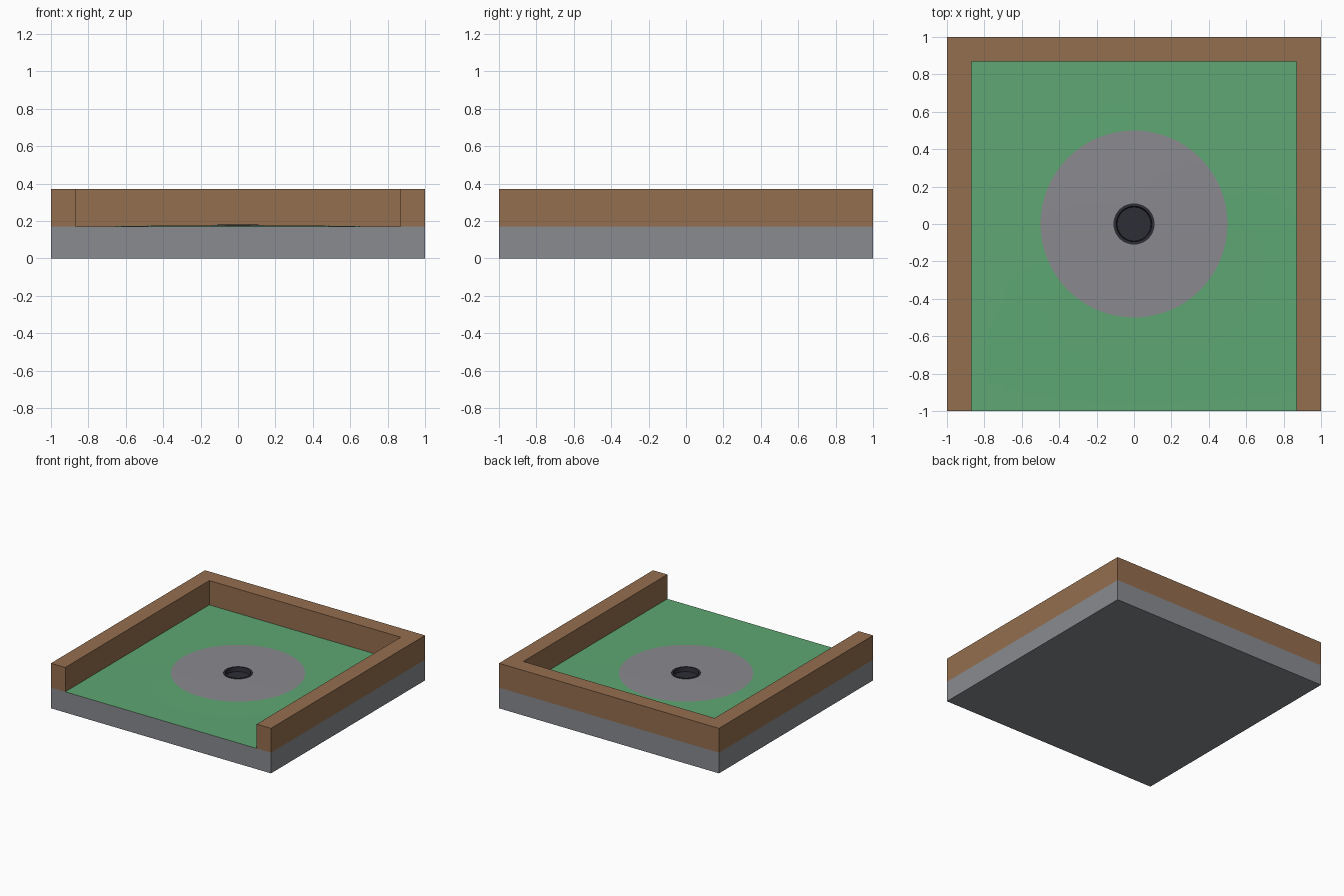
import bpy, bmesh, math

if "Cube" in bpy.data.objects:
    bpy.data.objects.remove(bpy.data.objects["Cube"])

SEGMENTS = 64
BASE_TOP, WALL_TOP, WALL_WIDTH = 0.17, 0.37, 0.13


def material(name, rgb):
    def linear(c):
        c /= 255
        return c / 12.92 if c <= 0.04045 else ((c + 0.055) / 1.055) ** 2.4
    colour = [linear(c) for c in rgb] + [1]
    mat = bpy.data.materials.new(name)
    mat.use_nodes = True
    mat.diffuse_color = colour
    mat.node_tree.nodes["Principled BSDF"].inputs["Base Color"].default_value = colour
    return mat


wood = material("brown wood", (148, 110, 78))
turf = material("green turf", (94, 167, 115))
stone = material("grey stone", (137, 139, 144))
circle_grey = material("putting circle grey", (138, 137, 142))
cup_dark = material("dark cup", (45, 45, 54))


def finish(bm, name, mats):
    bmesh.ops.recalc_face_normals(bm, faces=bm.faces)
    mesh = bpy.data.meshes.new(name)
    bm.to_mesh(mesh)
    bm.free()
    for mat in mats:
        mesh.materials.append(mat)
    obj = bpy.data.objects.new(name, mesh)
    bpy.context.collection.objects.link(obj)
    return obj


def ring(bm, radius, z, square=False):
    verts = []
    for i in range(SEGMENTS):
        a = math.tau * i / SEGMENTS
        x, y = math.cos(a), math.sin(a)
        k = radius / max(abs(x), abs(y)) if square else radius
        verts.append(bm.verts.new((x * k, y * k, z)))
    return verts


def bridge(bm, lower, upper, slot=0):
    for i in range(SEGMENTS):
        j = (i + 1) % SEGMENTS
        face = bm.faces.new((lower[i], lower[j], upper[j], upper[i]))
        face.material_index = slot


# Square base with gently raised turf and a grey circle around the hole
bm = bmesh.new()
rings = [ring(bm, 1, 0, True), ring(bm, 1, BASE_TOP, True),
         ring(bm, 0.8, BASE_TOP), ring(bm, 0.65, 0.1715),
         ring(bm, 0.5, 0.174), ring(bm, 0.3, 0.176), ring(bm, 0.1, 0.177)]
for k, slot in enumerate((0, 1, 1, 1, 2, 2)):
    bridge(bm, rings[k], rings[k + 1], slot)
bm.faces.new(rings[0])
base = finish(bm, "course_base", (stone, turf, circle_grey))

# Cup with a thin raised lip
bm = bmesh.new()
rings = [ring(bm, 0.11, 0.172), ring(bm, 0.11, 0.18),
         ring(bm, 0.095, 0.18), ring(bm, 0.09, 0.145)]
for k in range(3):
    bridge(bm, rings[k], rings[k + 1])
bm.faces.new(rings[-1])
cup = finish(bm, "hole_cup", (cup_dark,))
# Keep the open cup's visible side facing up and inward
if cup.data.polygons[-1].normal.z < 0:
    cup.data.flip_normals()

# U-shaped wooden wall, open at the front
inner = 1 - WALL_WIDTH
outline = [(-1, -1), (-inner, -1), (-inner, inner), (inner, inner),
           (inner, -1), (1, -1), (1, 1), (-1, 1)]
bm = bmesh.new()
floor = bm.faces.new([bm.verts.new((x, y, BASE_TOP)) for x, y in outline])
raised = bmesh.ops.extrude_face_region(bm, geom=[floor], use_keep_orig=True)["geom"]
bmesh.ops.translate(bm, vec=(0, 0, WALL_TOP - BASE_TOP),
                    verts=[v for v in raised if isinstance(v, bmesh.types.BMVert)])
finish(bm, "boundary_wall", (wood,))

# Smooth the turf and cup while keeping their edges crisp
bpy.ops.object.select_all(action="DESELECT")
for obj in (base, cup):
    obj.select_set(True)
bpy.context.view_layer.objects.active = base
bpy.ops.object.shade_smooth_by_angle(angle=math.radians(30))
